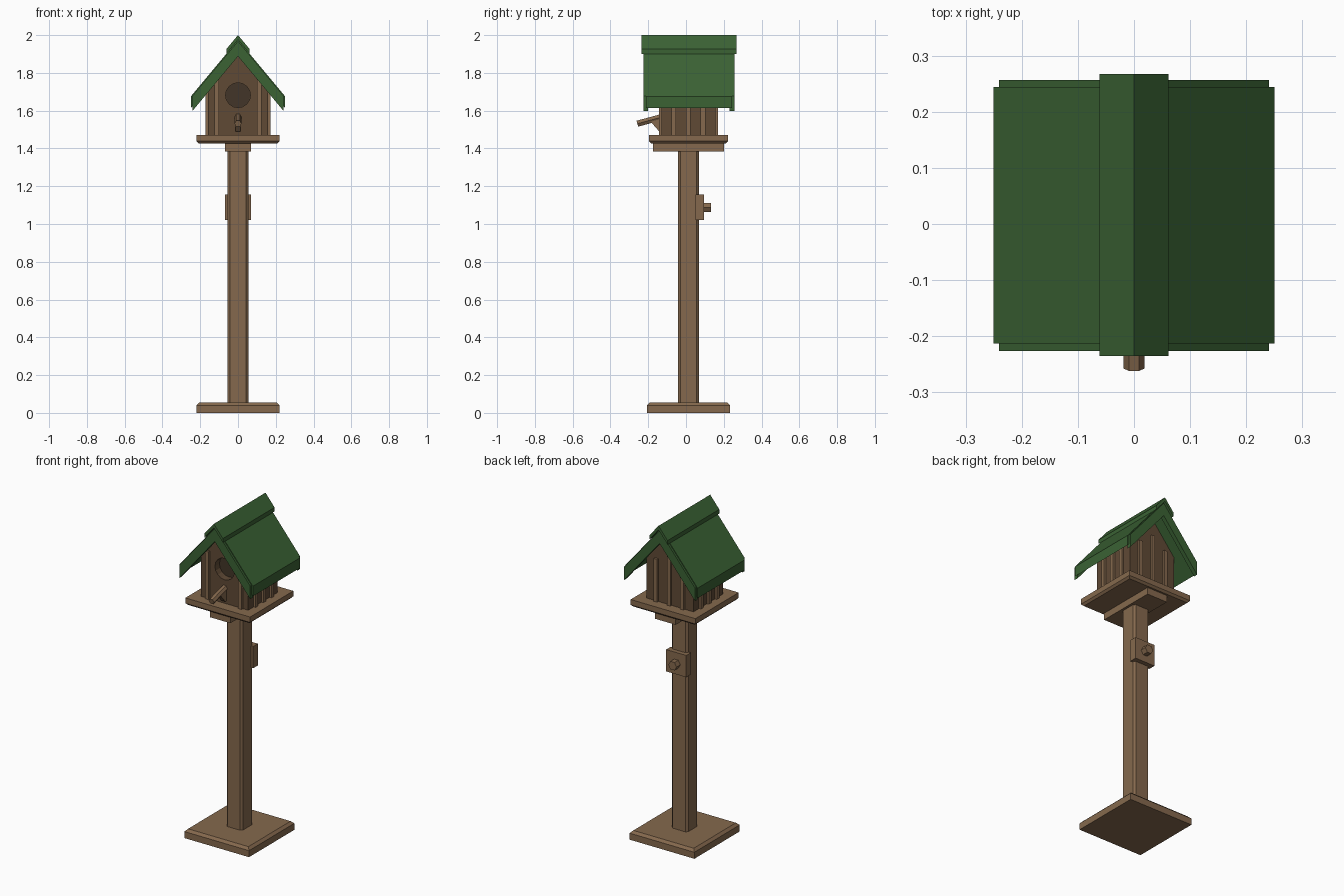
import bpy, bmesh, math
from mathutils import Vector

if "Cube" in bpy.data.objects:
    bpy.data.objects.remove(bpy.data.objects["Cube"])

YC = 0.013      # centre line of the post and house in y
SLOPE = 1.2     # roof pitch


def mat(name, rgb):
    m = bpy.data.materials.new(name)
    m.diffuse_color = (*rgb, 1)
    m.use_nodes = True
    m.node_tree.nodes["Principled BSDF"].inputs["Base Color"].default_value = m.diffuse_color
    return m


WOOD = mat("light wood", (0.235, 0.141, 0.075))
WALL = mat("dark wood", (0.115, 0.068, 0.036))
DARK = mat("hole brown", (0.055, 0.036, 0.021))
GREEN = mat("roof green", (0.043, 0.122, 0.034))


def finish(name, bm, material):
    bmesh.ops.recalc_face_normals(bm, faces=bm.faces)
    me = bpy.data.meshes.new(name)
    bm.to_mesh(me)
    bm.free()
    me.materials.append(material)
    ob = bpy.data.objects.new(name, me)
    bpy.context.collection.objects.link(ob)
    return ob


def box(name, x, y, z, material, chamfer=0, pick=None):
    """Box from (min, max) ranges; edges chosen by pick are chamfered."""
    bm = bmesh.new()
    bmesh.ops.create_cube(bm, size=1)
    for v in bm.verts:
        v.co = Vector([r[0] if c < 0 else r[1] for c, r in zip(v.co, (x, y, z))])
    if chamfer:
        edges = [e for e in bm.edges if pick(e.verts[0].co, e.verts[1].co)]
        bmesh.ops.bevel(bm, geom=edges, offset=chamfer, segments=1, affect='EDGES')
    return finish(name, bm, material)


def prism(name, pts, axis, lo, hi, material):
    """Extrude a profile: (x, z) along y, or (y, z) along x."""
    bm = bmesh.new()
    def put(p, d):
        return (p[0], d, p[1]) if axis == 'y' else (d, p[0], p[1])
    a = [bm.verts.new(put(p, lo)) for p in pts]
    b = [bm.verts.new(put(p, hi)) for p in pts]
    bm.faces.new(a)
    bm.faces.new(b)
    for i in range(len(pts)):
        j = (i + 1) % len(pts)
        bm.faces.new((a[i], a[j], b[j], b[i]))
    return finish(name, bm, material)


def rod(name, p, q, r, sides, material):
    """Cylinder from p to q in the yz plane, with corners pointing to +-x."""
    p, q = Vector(p), Vector(q)
    up = Vector((1, 0, 0)).cross((q - p).normalized())
    bm = bmesh.new()
    rings = []
    for c in (p, q):
        rings.append([bm.verts.new(c + r * (math.cos(t) * Vector((1, 0, 0)) + math.sin(t) * up))
                      for t in (2 * math.pi * i / sides for i in range(sides))])
    a, b = rings
    bm.faces.new(a)
    bm.faces.new(b)
    for i in range(sides):
        j = (i + 1) % sides
        bm.faces.new((a[i], a[j], b[j], b[i]))
    return finish(name, bm, material)


def chevron(name, half, top, under, y0, y1, slope=SLOPE):
    d = half * slope
    pts = [(-half, top - d), (0, top), (half, top - d),
           (half, under - d), (0, under), (-half, under - d)]
    return prism(name, pts, 'y', y0, y1, GREEN)


def sym(h):
    return (YC - h, YC + h)


# Base plate, post and supports
box("base_plate", (-.22, .22), sym(.22), (0, .055), WOOD, .015,
    lambda a, b: a.z > .05 and b.z > .05)
box("post", (-.055, .055), sym(.055), (.04, 1.40), WOOD, .012,
    lambda a, b: abs(a.z - b.z) > .5)
box("support_block", (-.07, .07), sym(.187), (1.385, 1.43), WOOD)
box("platform", (-.22, .22), sym(.21), (1.427, 1.472), WOOD, .012,
    lambda a, b: a.z < 1.43 and b.z < 1.43)

# Plate and peg on the back of the post
box("peg_plate", (-.068, .068), (.05, .095), (1.022, 1.156), WOOD)
rod("peg", (0, .09, 1.088), (0, .132, 1.088), .028, 6, WOOD)

# House body with a round entrance hole
HX, HY = .16, .143
body = prism("house_body", [(-HX, 1.465), (HX, 1.465), (HX, 1.925 - HX * SLOPE),
                            (0, 1.925), (-HX, 1.925 - HX * SLOPE)],
             'y', YC - HY, YC + HY, WALL)
HZ, HR = 1.682, .066
front = YC - HY
cutter = rod("hole_cutter", (0, front - .05, HZ), (0, front + .05, HZ), HR, 16, WALL)
cutter.hide_render = True
mod = body.modifiers.new("hole", 'BOOLEAN')
mod.object = cutter
mod.operation = 'DIFFERENCE'
mod.solver = 'EXACT'
dg = bpy.context.evaluated_depsgraph_get()
body.data = bpy.data.meshes.new_from_object(body.evaluated_get(dg))
body.modifiers.clear()
bpy.data.objects.remove(cutter)
rod("hole_back", (0, front + .043, HZ), (0, front + .051, HZ), HR - .0005, 16, DARK)

# Battens on the walls
T, W = .013, .012
for i, s in enumerate((-1, 1)):
    box(f"front_batten_{i}", (s * .113 - W, s * .113 + W), (front - T, front + .005),
        (1.47, 1.765), WOOD)
    for j, dy in enumerate((-.077, 0, .077)):
        x = sorted((s * (HX - .005), s * (HX + T)))
        box(f"side_batten_{i}_{j}", x, (YC + dy - W, YC + dy + W), (1.47, 1.70), WOOD)
for j, (dx, top) in enumerate(((-.09, 1.735), (0, 1.80), (.09, 1.735))):
    box(f"back_batten_{j}", (dx - W, dx + W), (YC + HY - .005, YC + HY + T), (1.47, top), WOOD)

# Perch and its bracket
rod("perch", (0, -.11, 1.571), (0, -.2575, 1.531), .0187, 6, WOOD)
prism("perch_bracket", [(-.12, 1.49), (-.142, 1.49), (-.19, 1.545), (-.12, 1.565)],
      'x', -.014, .014, WOOD)

# Roof slab, end boards and ridge cap
chevron("roof", .25, 1.975, 1.913, -.213, .244)
chevron("front_roof_board", .241, 1.968, 1.888, -.226, -.2)
chevron("back_roof_board", .241, 1.968, 1.888, .231, .257)
chevron("ridge_cap", .0616, 2.0, 1.975, -.235, .267)
